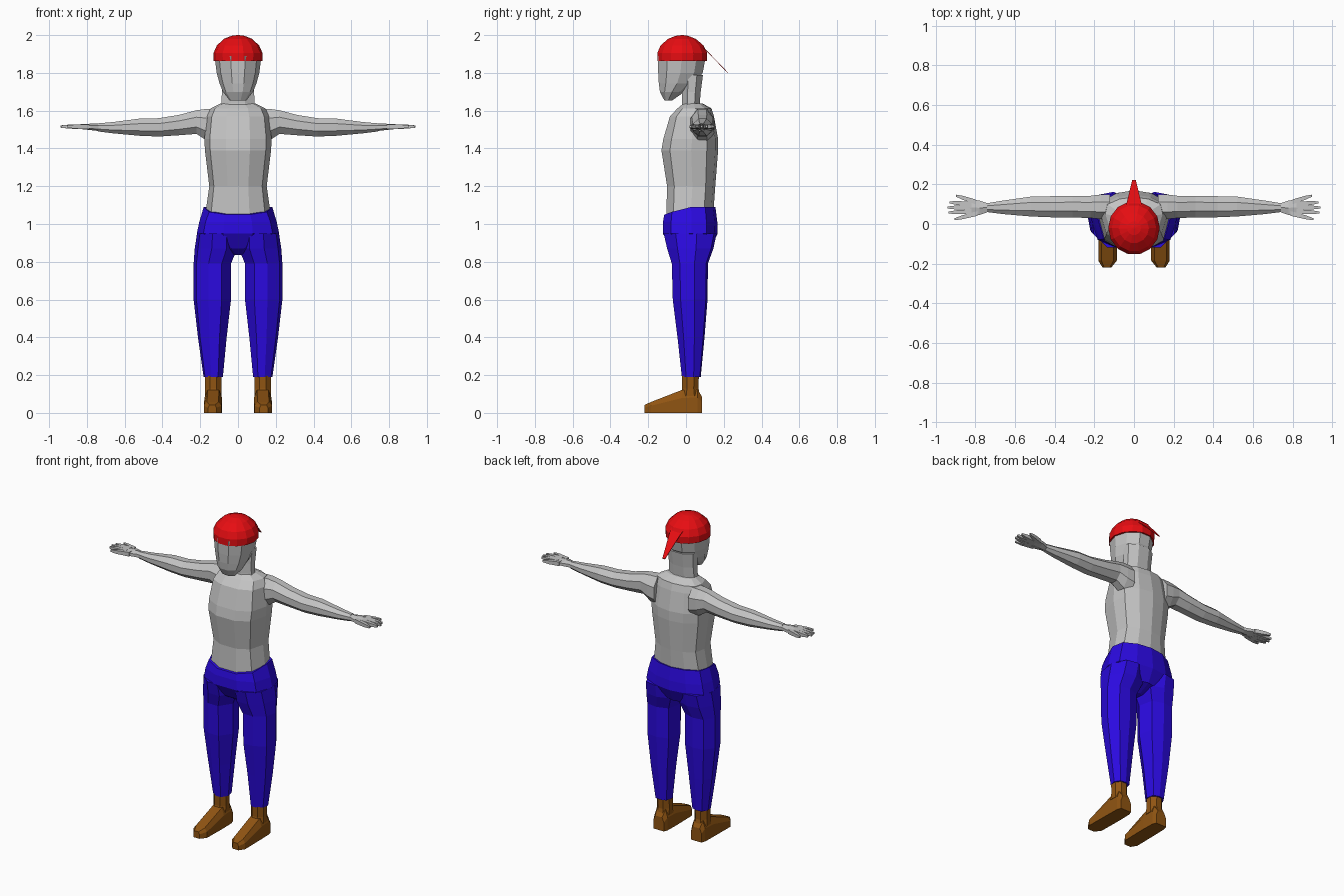
import bpy, bmesh, math


def material(name, rgb):
    m = bpy.data.materials.new(name)
    m.diffuse_color = (*rgb, 1)
    return m


GREY = material("skin grey", (0.55, 0.55, 0.55))
BLUE = material("trouser blue", (0.024, 0.003, 0.75))
RED = material("bandana red", (0.8, 0.004, 0.006))
BROWN = material("boot brown", (0.28, 0.09, 0.006))


def polygon(n, turn=0.5):
    """Regular cross-section stretched to fill -1..1 both ways."""
    pts = [(math.sin(2 * math.pi * (i + turn) / n), -math.cos(2 * math.pi * (i + turn) / n))
           for i in range(n)]
    mx = max(abs(p[0]) for p in pts)
    my = max(abs(p[1]) for p in pts)
    return [(a / mx, b / my) for a, b in pts]


def loft(name, mat, stations, shape, axis="z", mirror=False, adjust=None):
    """Skin rings (position, a0, a1, b0, b1) along an axis."""
    bm = bmesh.new()
    rings = []
    for p, a0, a1, b0, b1 in stations:
        ring = []
        for u, v in shape:
            a = (a0 + a1) / 2 + u * (a1 - a0) / 2
            b = (b0 + b1) / 2 + v * (b1 - b0) / 2
            co = {"z": (a, b, p), "x": (p, a, b), "y": (a, p, b)}[axis]
            ring.append(bm.verts.new(adjust(*co) if adjust else co))
        rings.append(ring)
    n = len(shape)
    for r, s in zip(rings, rings[1:]):
        for i in range(n):
            j = (i + 1) % n
            bm.faces.new((r[i], r[j], s[j], s[i]))
    bm.faces.new(rings[0][::-1])
    bm.faces.new(rings[-1])
    bmesh.ops.recalc_face_normals(bm, faces=bm.faces)
    me = bpy.data.meshes.new(name)
    bm.to_mesh(me)
    bm.free()
    me.materials.append(mat)
    ob = bpy.data.objects.new(name, me)
    bpy.context.collection.objects.link(ob)
    if mirror:
        ob.modifiers.new("Mirror", "MIRROR").use_mirror_merge = False
    return ob


def sym(z, rx, y0, y1):
    return (z, -rx, rx, y0, y1)


def dip(x, y, z):
    """Waistband dips towards the front."""
    return (x, y, z + (0.35 * min(0, y) if z > 1.03 and z < 1.12 else 0))


# Torso with flat chest panel and a spine ridge
half = [(0.36, -1), (0.84, -0.7), (1, 0.05), (0.92, 0.6), (0.5, 0.9)]
trunk = half + [(0, 1)] + [(-a, b) for a, b in reversed(half)]
loft("torso", GREY, [
    sym(1.06, 0.172, -0.105, 0.145),
    sym(1.20, 0.152, -0.10, 0.155),
    sym(1.39, 0.175, -0.13, 0.17),
    sym(1.45, 0.178, -0.12, 0.17),
    sym(1.57, 0.165, -0.085, 0.148),
    sym(1.612, 0.145, -0.045, 0.135),
    sym(1.637, 0.095, -0.015, 0.09)], trunk, adjust=dip)

# Neck and head
loft("neck", GREY, [sym(1.60, 0.10, -0.025, 0.085), sym(1.64, 0.088, -0.02, 0.073),
                    sym(1.70, 0.085, -0.02, 0.078), sym(1.79, 0.09, -0.02, 0.09)], polygon(8))
loft("head", GREY, [sym(1.655, 0.045, -0.115, -0.072), sym(1.70, 0.08, -0.138, -0.008),
                    sym(1.745, 0.098, -0.144, 0.05), sym(1.80, 0.113, -0.147, 0.088),
                    sym(1.89, 0.124, -0.149, 0.106)], polygon(10))

# Bandana cap and its thin tail
loft("bandana", RED, [sym(1.863, 0.129, -0.152, 0.11), sym(1.905, 0.130, -0.152, 0.112),
                      sym(1.945, 0.112, -0.135, 0.093), sym(1.98, 0.075, -0.095, 0.052),
                      sym(1.996, 0.035, -0.055, 0.012), sym(2.0, 0.006, -0.024, -0.016)],
     polygon(14))
loft("bandana_tail", RED, [(0.09, -0.042, 0.042, 1.932, 1.936), (0.11, -0.036, 0.036, 1.914, 1.918),
                           (0.222, -0.009, 0.009, 1.798, 1.802)], polygon(4), "y")

# Arms
loft("arm", GREY, [(0.12, 0.02, 0.15, 1.43, 1.61), (0.17, 0.025, 0.148, 1.445, 1.609),
                   (0.22, 0.03, 0.142, 1.477, 1.602), (0.31, 0.033, 0.142, 1.47, 1.578),
                   (0.42, 0.034, 0.14, 1.463, 1.56), (0.52, 0.038, 0.138, 1.467, 1.558),
                   (0.66, 0.05, 0.118, 1.48, 1.54), (0.74, 0.06, 0.105, 1.49, 1.533)],
     polygon(8), "x", True)
loft("palm", GREY, [(0.735, 0.061, 0.104, 1.492, 1.532), (0.78, 0.045, 0.118, 1.497, 1.531),
                    (0.835, 0.042, 0.126, 1.503, 1.528)], polygon(6, 0), "x", True)

# Fingers: base (x, y) to tip (x, y)
for i, (bx, by, tx, ty) in enumerate([(0.79, 0.053, 0.905, 0.024), (0.82, 0.062, 0.934, 0.058),
                                      (0.82, 0.084, 0.94, 0.083), (0.82, 0.10, 0.93, 0.109),
                                      (0.80, 0.112, 0.898, 0.143)]):
    mx, my = bx + (tx - bx) * 0.65, by + (ty - by) * 0.65
    loft(f"finger_{i + 1}", GREY, [(bx, by - 0.012, by + 0.012, 1.502, 1.528),
                                   (mx, my - 0.01, my + 0.01, 1.505, 1.526),
                                   (tx, ty - 0.005, ty + 0.005, 1.51, 1.522)],
         polygon(4), "x", True)

# Trousers: hips, then mirrored legs
loft("trouser_hips", BLUE, [sym(0.835, 0.02, -0.02, 0.055), sym(0.87, 0.10, -0.075, 0.13),
                            sym(0.95, 0.218, -0.123, 0.168), sym(1.01, 0.205, -0.122, 0.166),
                            sym(1.09, 0.182, -0.115, 0.156)], trunk, adjust=dip)
leg = [(-0.5, -1), (0.2, -1), (0.85, -0.55), (1, 0.25), (0.6, 0.9), (-0.1, 1), (-0.8, 0.75), (-1, -0.2)]
loft("trouser_leg", BLUE, [(0.19, 0.08, 0.182, -0.022, 0.078), (0.40, 0.06, 0.212, -0.045, 0.098),
                           (0.60, 0.037, 0.235, -0.07, 0.114), (0.79, 0.037, 0.235, -0.075, 0.116),
                           (0.87, 0.004, 0.229, -0.10, 0.145), (0.95, 0.01, 0.217, -0.118, 0.162)],
     leg, mirror=True)

# Boots
loft("boot_shaft", BROWN, [(0.09, 0.087, 0.176, -0.03, 0.075), (0.13, 0.088, 0.174, -0.02, 0.066),
                           (0.195, 0.088, 0.175, -0.02, 0.068)], polygon(8), mirror=True)
sole = [(-1, -1), (1, -1), (1, 0.3), (0.65, 1), (-0.65, 1), (-1, 0.3)]
loft("boot_foot", BROWN, [(-0.22, 0.115, 0.158, 0, 0.042), (-0.185, 0.087, 0.18, 0, 0.058),
                          (-0.02, 0.084, 0.178, 0, 0.122), (0.06, 0.086, 0.176, 0, 0.125),
                          (0.085, 0.095, 0.168, 0, 0.085)], sole, "y", True)
